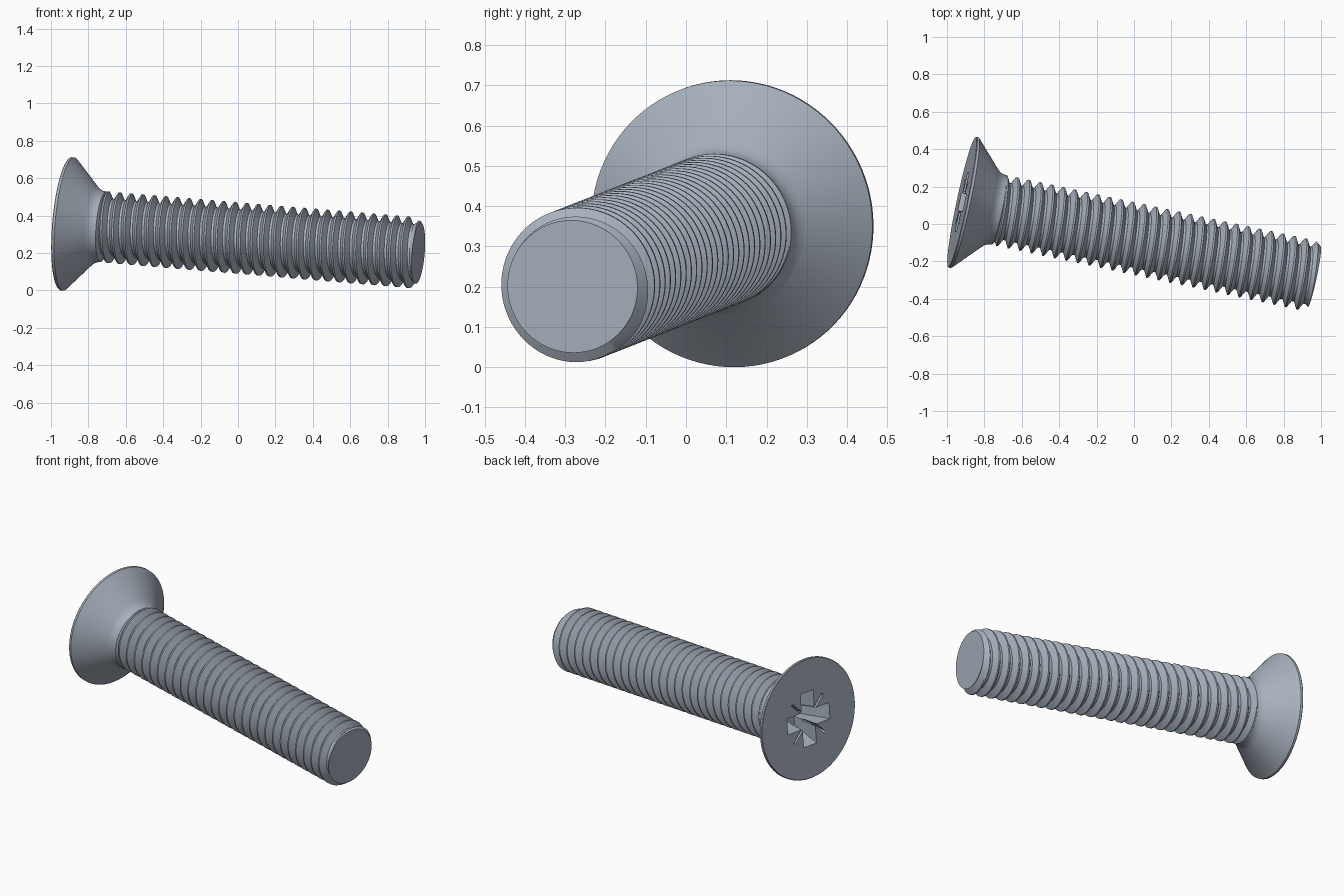
import bpy, bmesh, math
from mathutils import Matrix, Vector

if "Cube" in bpy.data.objects:
    bpy.data.objects.remove(bpy.data.objects["Cube"], do_unlink=True)

# Steel material
steel = bpy.data.materials.new("blue_grey_steel")
steel.use_nodes = True
colour = (0.39, 0.44, 0.51, 1)
steel.diffuse_color = colour
steel.node_tree.nodes["Principled BSDF"].inputs["Base Color"].default_value = colour

# Screw frame: local z runs from the head face to the tip, local x points up
start = Vector((-0.92, 0.117, 0.357))
tip = Vector((0.964, -0.282, 0.2))
LENGTH = (tip - start).length
axis = (tip - start).normalized()
side = axis.cross(Vector((0, 0, 1))).normalized()
up = side.cross(axis)
frame = Matrix((up, axis.cross(up), axis)).transposed().to_4x4()
frame.translation = start


def add_object(name, bm):
    bmesh.ops.recalc_face_normals(bm, faces=bm.faces)
    mesh = bpy.data.meshes.new(name)
    bm.to_mesh(mesh)
    bm.free()
    mesh.materials.append(steel)
    obj = bpy.data.objects.new(name, mesh)
    bpy.context.collection.objects.link(obj)
    obj.matrix_world = frame
    return obj


def activate(obj):
    bpy.ops.object.select_all(action="DESELECT")
    obj.select_set(True)
    bpy.context.view_layer.objects.active = obj


def tapered_bar(name, top, bottom, depth, angle):
    """Recess cutter: a bar narrowing from its top size to its bottom size."""
    bm = bmesh.new()
    loops = []
    for (length, width), z in ((top, -0.02), (bottom, depth)):
        loops.append([bm.verts.new((sx * length / 2, sy * width / 2, z))
                      for sx, sy in ((-1, -1), (1, -1), (1, 1), (-1, 1))])
    bm.faces.new(loops[0])
    bm.faces.new(loops[1])
    for k in range(4):
        n = (k + 1) % 4
        bm.faces.new((loops[0][k], loops[0][n], loops[1][n], loops[1][k]))
    bmesh.ops.rotate(bm, verts=bm.verts, matrix=Matrix.Rotation(angle, 3, "Z"))
    obj = add_object(name, bm)
    obj.hide_render = True
    return obj


# Countersunk head and neck, turned from a profile of (radius, depth)
SEGMENTS = 96
profile = [(0, 0), (0.354, 0), (0.357, 0.003), (0.357, 0.016), (0.215, 0.15),
           (0.2, 0.167), (0.192, 0.185), (0.189, 0.205), (0.155, 0.225), (0, 0.225)]
bm = bmesh.new()
verts = [bm.verts.new((r, 0, z)) for r, z in profile]
edges = [bm.edges.new(pair) for pair in zip(verts, verts[1:])]
bmesh.ops.spin(bm, geom=verts + edges, axis=(0, 0, 1), cent=(0, 0, 0),
               angle=math.tau, steps=SEGMENTS)
bmesh.ops.remove_doubles(bm, verts=bm.verts, dist=1e-5)
bmesh.ops.dissolve_degenerate(bm, edges=bm.edges, dist=1e-5)
head = add_object("countersunk_head", bm)

# Cross recess with four thin slots between its wings
quarter = math.pi / 2
cutters = [tapered_bar("recess_wing", (0.34, 0.1), (0.17, 0.07), 0.16, k * quarter)
           for k in range(2)]
cutters += [tapered_bar("recess_slot", (0.37, 0.014), (0.14, 0.01), 0.1, (k + 0.5) * quarter)
            for k in range(2)]
cutters.append(tapered_bar("recess_core", (0.15, 0.15), (0.1, 0.1), 0.15, quarter / 2))
activate(head)
for cutter in cutters:
    cut = head.modifiers.new("recess", "BOOLEAN")
    cut.operation = "DIFFERENCE"
    cut.solver = "EXACT"
    cut.object = cutter
    bpy.ops.object.modifier_apply(modifier=cut.name)
for cutter in cutters:
    bpy.data.objects.remove(cutter, do_unlink=True)
bpy.ops.object.shade_smooth_by_angle(angle=math.radians(30))

# Threaded shank: a helical grid clipped at both ends, with a chamfered tip
PITCH, CREST, ROOT, TIP_RADIUS = 0.0633, 0.191, 0.153, 0.165
BEGIN = 0.19
section = [(-0.07, CREST), (0.07, CREST), (0.4, ROOT), (0.6, ROOT)]
COLS, PER = 72, len(section)
first = LENGTH - 0.006 - PITCH * 30
rows = PER * 33
bm = bmesh.new()
grid = []
for i in range(rows):
    phase, radius = section[i % PER]
    line = []
    for j in range(COLS):
        raw = first + PITCH * (i // PER + phase + j / COLS)
        z = min(max(raw, BEGIN), LENGTH)
        to_tip = LENGTH - z
        r = min(radius, TIP_RADIUS + 0.8 * to_tip)
        r = max(r, TIP_RADIUS - 1.2 * to_tip)
        if z == BEGIN:
            r = 0.17
        a = math.tau * j / COLS
        line.append(bm.verts.new((r * math.cos(a), r * math.sin(a), z)))
    grid.append(line)
for i in range(rows - 1 - PER):
    for j in range(COLS):
        # The last column joins the first one a full turn further on
        n, shift = ((j + 1), 0) if j + 1 < COLS else (0, PER)
        bm.faces.new((grid[i][j], grid[i + 1][j],
                      grid[i + 1 + shift][n], grid[i + shift][n]))
bmesh.ops.remove_doubles(bm, verts=bm.verts, dist=1e-5)
bmesh.ops.dissolve_degenerate(bm, edges=bm.edges, dist=1e-5)
bmesh.ops.delete(bm, geom=[v for v in bm.verts if not v.link_faces], context="VERTS")
bmesh.ops.holes_fill(bm, edges=[e for e in bm.edges if e.is_boundary], sides=0)
shank = add_object("threaded_shank", bm)
activate(shank)
bpy.ops.object.shade_smooth_by_angle(angle=math.radians(30))
